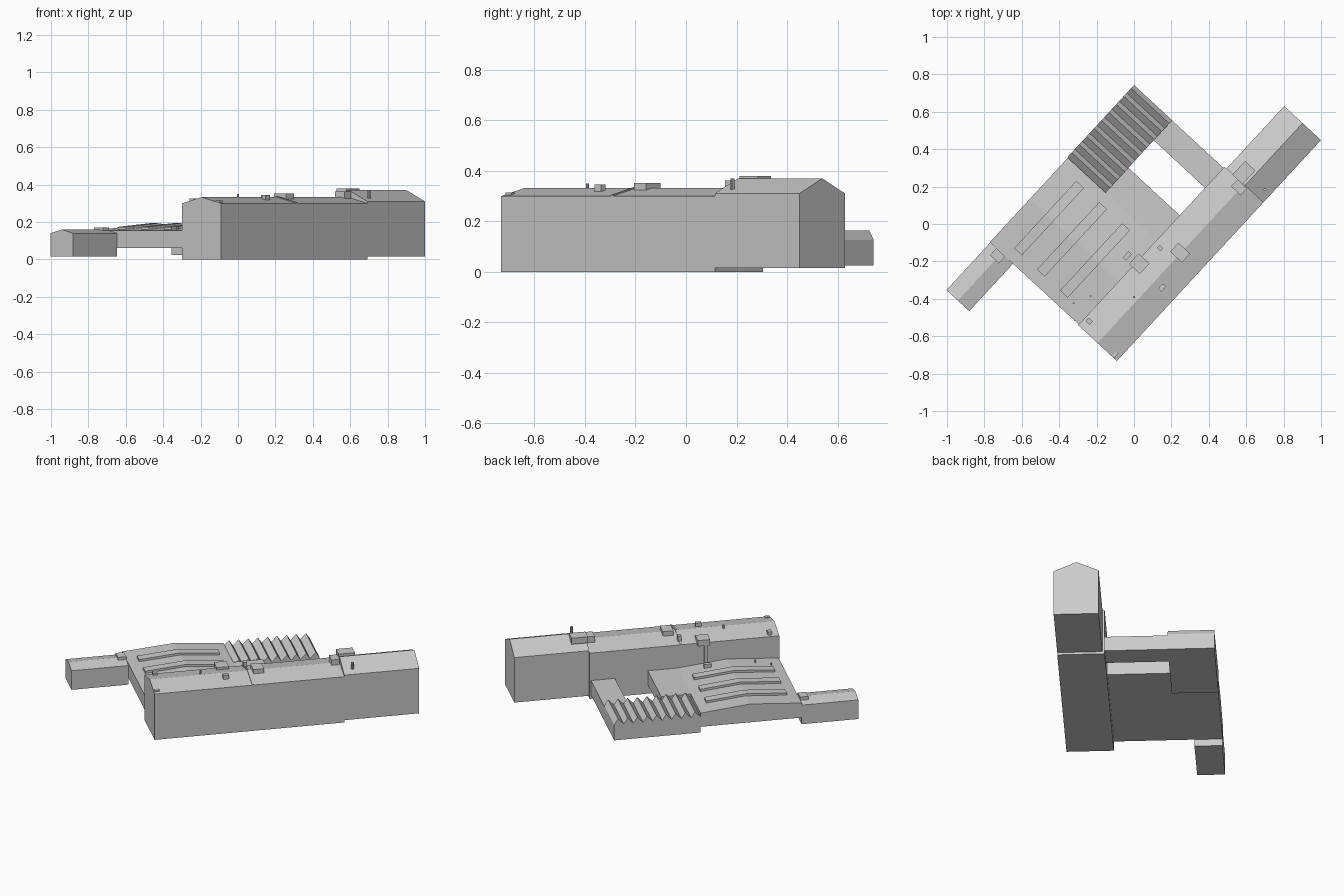
import bpy, bmesh
from math import atan2, cos, sin, pi

if "Cube" in bpy.data.objects:
    bpy.data.objects.remove(bpy.data.objects["Cube"])

ANGLE = atan2(0.735, 0.679)  # whole site is turned; u runs along the long block, v across it


def prism(name, profile, a, b, axis):
    """Extrude a closed profile from a to b. axis 'u': profile is (v,z); axis 'v': profile is (u,z)."""
    bm = bmesh.new()

    def ring(t):
        return [bm.verts.new((t, p, z) if axis == 'u' else (p, t, z)) for p, z in profile]
    lo, hi = ring(a), ring(b)
    bm.faces.new(lo)
    bm.faces.new(hi[::-1])
    n = len(profile)
    for i in range(n):
        j = (i + 1) % n
        bm.faces.new((lo[i], hi[i], hi[j], lo[j]))
    bmesh.ops.recalc_face_normals(bm, faces=bm.faces)
    me = bpy.data.meshes.new(name)
    bm.to_mesh(me)
    bm.free()
    ob = bpy.data.objects.new(name, me)
    ob.rotation_euler.z = ANGLE
    bpy.context.collection.objects.link(ob)
    return ob


def box(name, u0, u1, v0, v1, z0, z1):
    return prism(name, [(u0, z0), (u1, z0), (u1, z1), (u0, z1)], v0, v1, 'v')


def gabled(name, u0, u1, v0, v1, z0, eave, ridge):
    vm = (v0 + v1) / 2
    return prism(name, [(v0, z0), (v1, z0), (v1, eave), (vm, ridge), (v0, eave)], u0, u1, 'u')


def block(name, u, v, su, sv, z0, z1):
    return box(name, u - su / 2, u + su / 2, v - sv / 2, v + sv / 2, z0, z1)


# long gabled block: low section and taller end section
gabled("long_block", -0.60, 0.553, -0.43, -0.148, 0.0, 0.30, 0.333)
gabled("tall_end_block", 0.553, 1.008, -0.43, -0.162, 0.015, 0.31, 0.37)
prism("roof_fire_wall", [(-0.43, 0.29), (-0.148, 0.29), (-0.148, 0.305), (-0.289, 0.338), (-0.43, 0.305)],
      -0.007, 0.003, 'u')

# wide hall with a gently bent roof
roof = [(-0.595, 0.155), (-0.28, 0.18), (0.02, 0.15)]
prism("wide_hall", [(0.02, 0.06), (-0.595, 0.06)] + roof, -0.148, 0.50, 'v')
box("hall_extension", 0.02, 0.20, -0.148, 0.226, 0.06, 0.15)


def roof_z(u):
    for (a, za), (b, zb) in zip(roof, roof[1:]):
        if u <= b:
            return za + (zb - za) * (u - a) / (b - a)
    return roof[-1][1]


# strip skylights following the bent roof
us = (-0.53, -0.28, -0.04)
for i, v in enumerate((0.355, 0.188, 0.021)):
    strip = [(u, roof_z(u) - 0.005) for u in us] + [(u, roof_z(u) + 0.014) for u in reversed(us)]
    prism(f"skylight_{i + 1}", strip, v - 0.028, v + 0.028, 'v')

# sawtooth shed
U0, U1, TEETH = 0.02, 0.546, 9
pitch = (U1 - U0) / TEETH
teeth = [(U0, 0.127)]
for i in range(TEETH):
    teeth += [(U0 + (i + 0.6) * pitch, 0.163), (U0 + (i + 1) * pitch, 0.127)]
prism("sawtooth_shed", [(U1, 0.025), (U0, 0.025)] + teeth, 0.226, 0.504, 'v')

# link wing between shed and long block
box("link_wing", 0.40, 0.545, -0.15, 0.226, 0.025, 0.12)

# small gabled annex
gabled("annex", -0.94, -0.595, 0.331, 0.497, 0.015, 0.14, 0.16)
block("annex_chimney", -0.62, 0.42, 0.05, 0.065, 0.14, 0.172)

# roof plant on the long block: name, u, v, size u, size v, bottom, top
for name, u, v, su, sv, z0, z1 in [
    ("end_vent_housing", 0.525, -0.28, 0.05, 0.07, 0.31, 0.362),
    ("end_vent_slab", 0.60, -0.245, 0.10, 0.075, 0.34, 0.38),
    ("ridge_vent", 0.055, -0.285, 0.065, 0.085, 0.31, 0.352),
    ("eave_vent", -0.137, -0.165, 0.075, 0.08, 0.29, 0.328),
    ("roof_hatch", -0.148, -0.341, 0.035, 0.025, 0.30, 0.345),
    ("rear_chimney", 0.0, -0.19, 0.02, 0.025, 0.30, 0.345),
    ("corner_chimney", -0.545, -0.177, 0.025, 0.03, 0.29, 0.325),
    ("corner_vent", -0.58, -0.40, 0.03, 0.02, 0.29, 0.315),
    ("hall_plant_box", -0.15, -0.09, 0.045, 0.025, 0.16, 0.19),
    ("wall_duct", -0.15, -0.137, 0.02, 0.02, 0.16, 0.31),
]:
    block(name, u, v, su, sv, z0, z1)


def pipe(name, u, v, r, z0, z1):
    """Thin eight-sided pipe."""
    ca, sa = cos(ANGLE), sin(ANGLE)
    bpy.ops.mesh.primitive_cylinder_add(vertices=8, radius=r, depth=z1 - z0,
                                        location=(u * ca - v * sa, u * sa + v * ca, (z0 + z1) / 2))
    bpy.context.object.name = name


# thin vent pipes
pipe("roof_pipe", -0.287, -0.265, 0.006, 0.31, 0.35)
pipe("end_pipe", 0.611, -0.389, 0.008, 0.31, 0.37)
pipe("hall_pipe_1", -0.53, -0.05, 0.005, 0.15, 0.175)
pipe("hall_pipe_2", -0.44, -0.09, 0.005, 0.15, 0.185)
